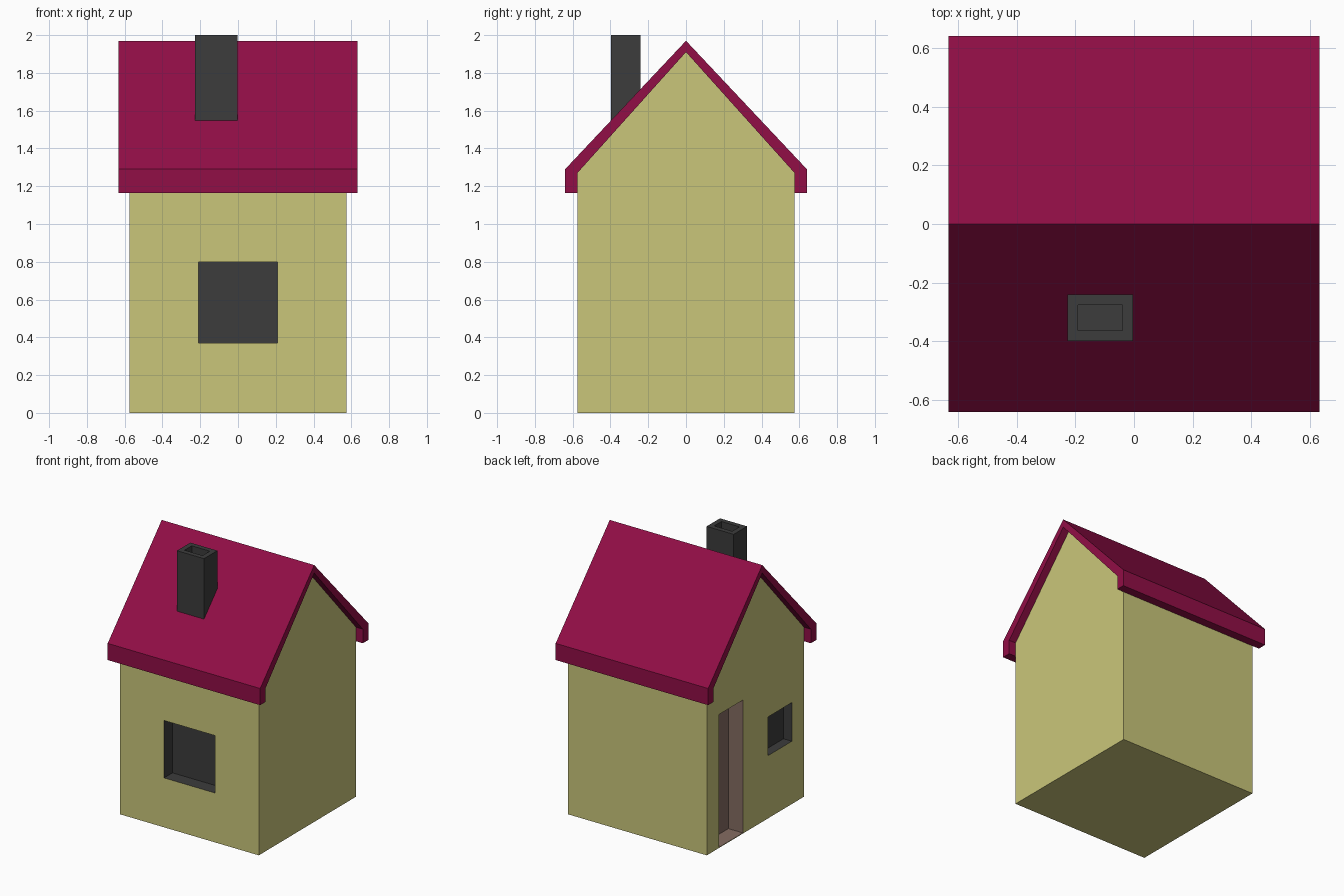
import bpy, bmesh
from mathutils import Vector

if "Cube" in bpy.data.objects:
    bpy.data.objects.remove(bpy.data.objects["Cube"])


def material(name, rgb):
    m = bpy.data.materials.new(name)
    lin = [((c / 255 + 0.055) / 1.055) ** 2.4 for c in rgb]
    m.diffuse_color = (*lin, 1)
    m.use_nodes = True
    m.node_tree.nodes["Principled BSDF"].inputs["Base Color"].default_value = m.diffuse_color
    return m


WALL = material("wall_yellow", (202, 198, 122))
ROOF = material("roof_crimson", (145, 14, 70))
DARK = material("dark_grey", (60, 60, 60))
DOOR = material("door_brown", (133, 108, 98))


def finish(name, bm, mats):
    bmesh.ops.recalc_face_normals(bm, faces=bm.faces)
    me = bpy.data.meshes.new(name)
    bm.to_mesh(me)
    bm.free()
    for m in mats:
        me.materials.append(m)
    ob = bpy.data.objects.new(name, me)
    bpy.context.collection.objects.link(ob)
    return ob


def extrude_profile(name, pts, half_x, mats):
    """Extrude a (y, z) outline along x, symmetric about x = 0."""
    bm = bmesh.new()
    face = bm.faces.new([bm.verts.new((-half_x, y, z)) for y, z in pts])
    ext = bmesh.ops.extrude_face_region(bm, geom=[face])
    moved = [v for v in ext["geom"] if isinstance(v, bmesh.types.BMVert)]
    bmesh.ops.translate(bm, verts=moved, vec=(2 * half_x, 0, 0))
    return finish(name, bm, mats)


def box(name, lo, hi, mats):
    lo, hi = Vector(lo), Vector(hi)
    bm = bmesh.new()
    bmesh.ops.create_cube(bm, size=1)
    for v in bm.verts:
        v.co = Vector([(lo[i] + hi[i]) / 2 + v.co[i] * (hi[i] - lo[i]) for i in range(3)])
    return finish(name, bm, mats)


def carve(ob, lo, hi, index):
    """Cut a box recess and colour the faces lying inside it."""
    cutter = box("cutter", lo, hi, ob.data.materials[:])
    cutter.hide_render = True
    mod = ob.modifiers.new("recess", "BOOLEAN")
    mod.operation, mod.solver, mod.object = "DIFFERENCE", "EXACT", cutter
    bpy.context.view_layer.objects.active = ob
    bpy.ops.object.modifier_apply(modifier=mod.name)
    bpy.data.objects.remove(cutter)
    e = 1e-4
    for p in ob.data.polygons:
        cos = [ob.data.vertices[v].co for v in p.vertices]
        if all(lo[i] - e < c[i] < hi[i] + e for c in cos for i in range(3)):
            p.material_index = index


# House body with gables
W = 0.575
body = extrude_profile("house_body", [(-W, 0), (W, 0), (W, 1.27), (0, 1.91), (-W, 1.27)],
                       W, [WALL, DARK, DOOR])
# Front window, left window, left door
carve(body, (-0.21, -0.8, 0.37), (0.21, -W + 0.1, 0.80), 1)
carve(body, (-0.8, -0.432, 0.47), (-W + 0.07, -0.148, 0.76), 1)
carve(body, (-0.8, 0.148, 0.005), (-W + 0.12, 0.432, 1.0), 2)

# Roof shell with turned-down eaves
half = [(0.64, 1.29), (0.64, 1.165), (W, 1.165), (W, 1.27)]
outline = [(0, 1.97)] + half + [(0, 1.91)] + [(-y, z) for y, z in reversed(half)]
extrude_profile("roof", outline, 0.632, [ROOF])

# Hollow chimney on the front slope
chimney = box("chimney", (-0.227, -0.398, 1.5), (-0.003, -0.24, 2.0), [DARK])
carve(chimney, (-0.19, -0.362, 1.8), (-0.04, -0.276, 2.1), 0)
